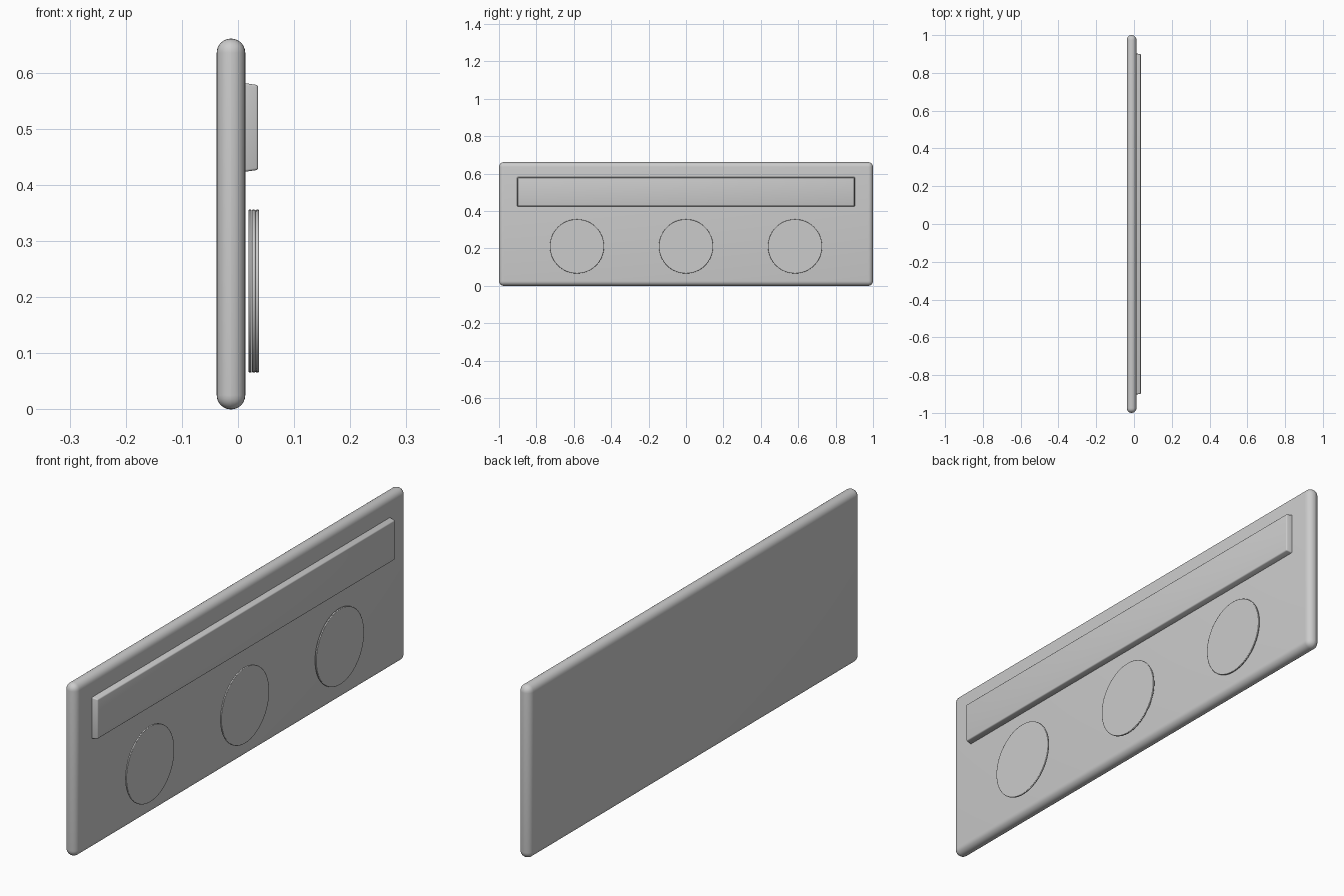
import bpy, bmesh, math

if "Cube" in bpy.data.objects:
    bpy.data.objects.remove(bpy.data.objects["Cube"])


def slab(name, x0, x1, half_y, z0, z1, bevel, segments, taper=0.0):
    """Rounded upright slab; taper pulls the +x face inwards."""
    bm = bmesh.new()
    bmesh.ops.create_cube(bm, size=1)
    for v in bm.verts:
        inset = taper if v.co.x > 0 else 0.0
        v.co.x = x1 if v.co.x > 0 else x0
        v.co.y = math.copysign(half_y - inset, v.co.y)
        v.co.z = z1 - inset if v.co.z > 0 else z0 + inset
    bmesh.ops.bevel(bm, geom=bm.edges[:], offset=bevel, segments=segments,
                    profile=0.5, affect='EDGES', clamp_overlap=True)
    bmesh.ops.recalc_face_normals(bm, faces=bm.faces[:])
    mesh = bpy.data.meshes.new(name)
    bm.to_mesh(mesh)
    bm.free()
    obj = bpy.data.objects.new(name, mesh)
    bpy.context.collection.objects.link(obj)
    smooth(obj)
    return obj


def smooth(obj):
    bpy.ops.object.select_all(action='DESELECT')
    obj.select_set(True)
    bpy.context.view_layer.objects.active = obj
    bpy.ops.object.shade_smooth_by_angle(angle=math.radians(35))


def disc(name, x, y):
    """Thin floating round plate facing +x, with a softened rim."""
    bpy.ops.mesh.primitive_cylinder_add(vertices=64, radius=0.145, depth=0.006,
                                        location=(x, y, 0.211),
                                        rotation=(0, math.pi / 2, 0))
    obj = bpy.context.object
    obj.name = name
    mod = obj.modifiers.new("rim", 'BEVEL')
    mod.width = 0.0015
    mod.segments = 2
    mod.limit_method = 'ANGLE'
    smooth(obj)


# Main board with fully rounded edges
slab("back_panel", -0.038, 0.013, 1.0, 0.0, 0.661, 0.0254, 6)

# Long raised strip near the top
slab("raised_strip", -0.005, 0.036, 0.905, 0.421, 0.584, 0.004, 3, taper=0.006)

# Three round plates, each at a slightly different depth
for i, side in enumerate((-1, 0, 1)):
    disc(f"round_plate_{i + 1}", 0.028 - 0.0065 * side, 0.583 * side)
